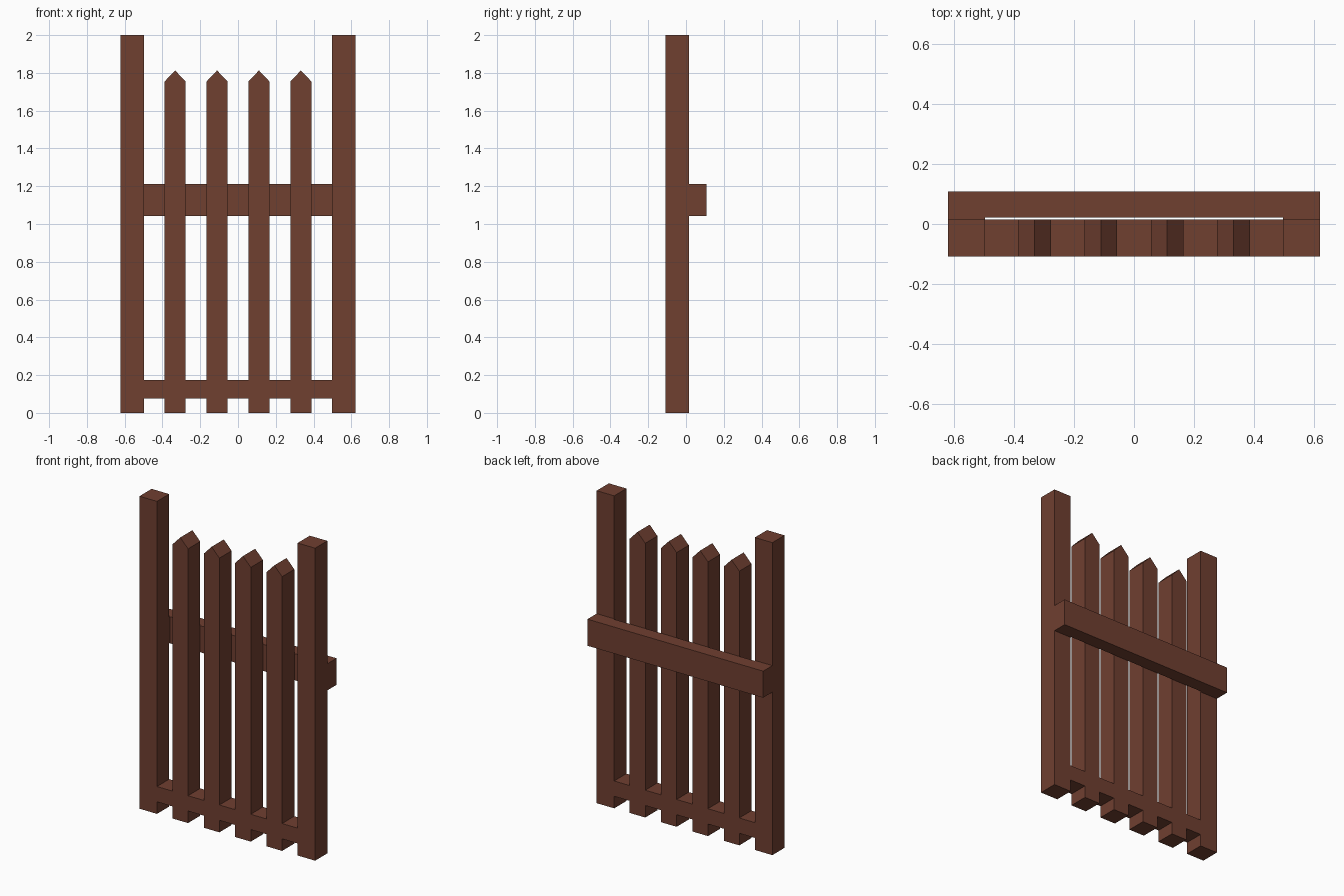
import bpy
import bmesh
from mathutils import Vector

if "Cube" in bpy.data.objects:
    bpy.data.objects.remove(bpy.data.objects["Cube"])

wood = bpy.data.materials.new("brown_wood")
wood.diffuse_color = (0.16, 0.05, 0.03, 1)
wood.use_nodes = True
wood.node_tree.nodes["Principled BSDF"].inputs["Base Color"].default_value = wood.diffuse_color

FRONT, BACK = -0.108, 0.015   # depth of the fence panel
RAIL_BACK = 0.108
OUTER, INNER = 0.622, 0.498   # post edges
HALF = 0.055                  # half picket width
CENTRES = (-0.333, -0.111, 0.111, 0.333)


def prism(name, points, sweep):
    """Extrude a flat outline of 3D points along the sweep vector."""
    bm = bmesh.new()
    face = bm.faces.new([bm.verts.new(p) for p in points])
    ext = bmesh.ops.extrude_face_region(bm, geom=[face])
    moved = [g for g in ext["geom"] if isinstance(g, bmesh.types.BMVert)]
    bmesh.ops.translate(bm, verts=moved, vec=Vector(sweep))
    bmesh.ops.recalc_face_normals(bm, faces=bm.faces)
    mesh = bpy.data.meshes.new(name)
    bm.to_mesh(mesh)
    bm.free()
    mesh.materials.append(wood)
    obj = bpy.data.objects.new(name, mesh)
    bpy.context.collection.objects.link(obj)
    return obj


def panel(name, outline):
    """Front-view (x, z) outline given the depth of the fence panel."""
    return prism(name, [(x, FRONT, z) for x, z in outline], (0, BACK - FRONT, 0))


def rect(x0, x1, z0, z1):
    return [(x0, z0), (x1, z0), (x1, z1), (x0, z1)]


# Tall square end posts
panel("left_post", rect(-OUTER, -INNER, 0, 2))
panel("right_post", rect(INNER, OUTER, 0, 2))

# Pointed pickets
for i, c in enumerate(CENTRES, 1):
    panel(f"picket_{i}", [(c - HALF, 0), (c + HALF, 0), (c + HALF, 1.755),
                          (c, 1.813), (c - HALF, 1.755)])

# Bottom rail, flush with the pickets, filling the spaces between uprights
starts = [-INNER] + [c + HALF for c in CENTRES]
ends = [c - HALF for c in CENTRES] + [INNER]
for i, (a, b) in enumerate(zip(starts, ends), 1):
    panel(f"bottom_rail_{i}", rect(a, b, 0.077, 0.175))

# Back rail, seated on the posts with a shallow relief behind the pickets
relief = BACK + 0.006
plan = [(-OUTER, BACK), (-INNER, BACK), (-INNER, relief), (INNER, relief),
        (INNER, BACK), (OUTER, BACK), (OUTER, RAIL_BACK), (-OUTER, RAIL_BACK)]
prism("back_rail", [(x, y, 1.043) for x, y in plan], (0, 0, 0.17))
